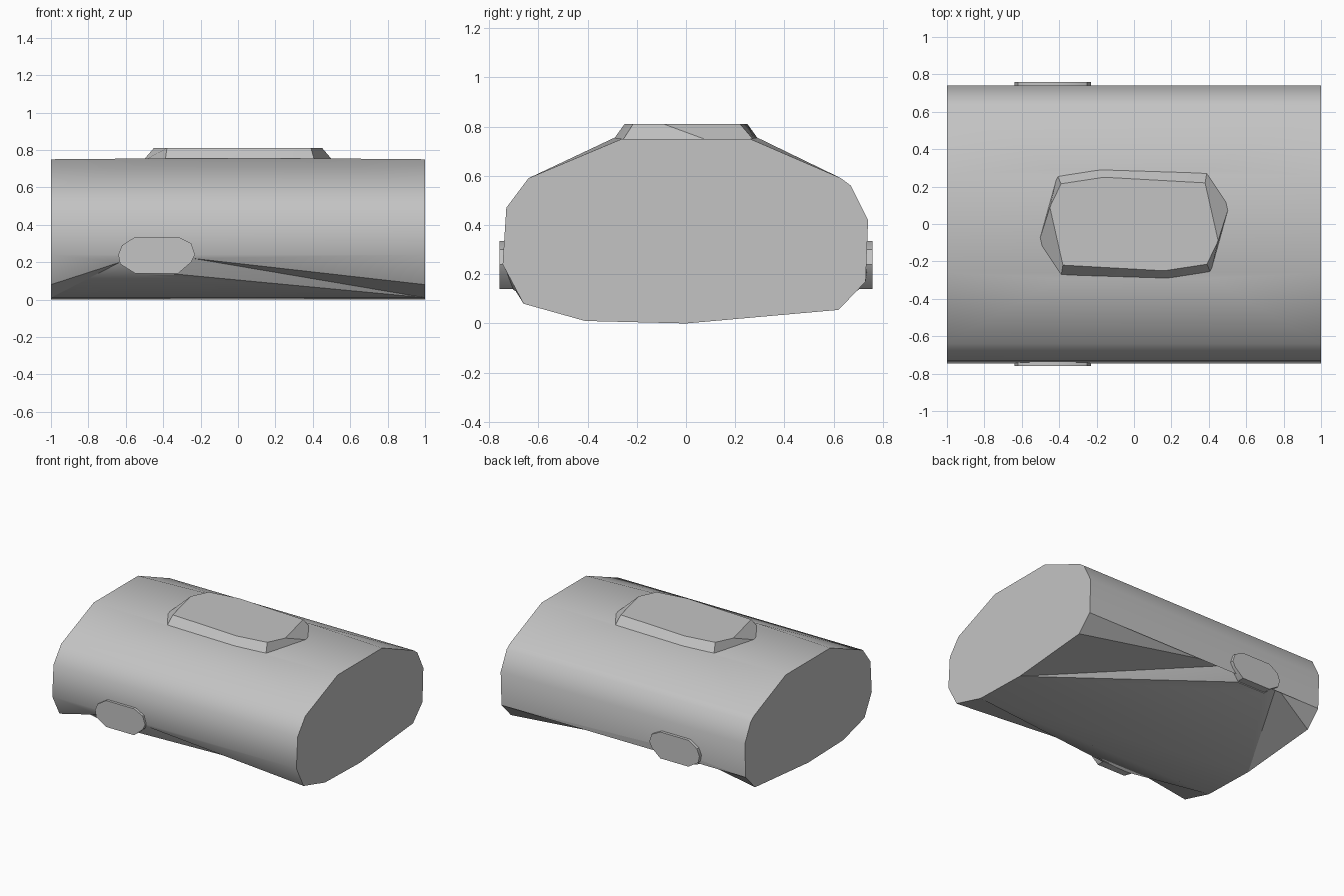
import bpy, bmesh, math

cube = bpy.data.objects.get("Cube")
if cube:
    bpy.data.objects.remove(cube, do_unlink=True)

grey = bpy.data.materials.new("plain grey")
grey.use_nodes = True
colour = (0.55, 0.55, 0.55, 1)
grey.diffuse_color = colour
grey.node_tree.nodes["Principled BSDF"].inputs["Base Color"].default_value = colour


def finish(name, bm, angle):
    bmesh.ops.recalc_face_normals(bm, faces=bm.faces)
    mesh = bpy.data.meshes.new(name)
    bm.to_mesh(mesh)
    bm.free()
    mesh.materials.append(grey)
    obj = bpy.data.objects.new(name, mesh)
    bpy.context.collection.objects.link(obj)
    bpy.ops.object.select_all(action='DESELECT')
    obj.select_set(True)
    bpy.context.view_layer.objects.active = obj
    bpy.ops.object.shade_smooth_by_angle(angle=math.radians(angle))


def loft(name, ring_a, ring_b, angle):
    """Closed solid between two matching rings."""
    bm = bmesh.new()
    a = [bm.verts.new(p) for p in ring_a]
    b = [bm.verts.new(p) for p in ring_b]
    bm.faces.new(a)
    bm.faces.new(b)
    n = len(a)
    for i in range(n):
        j = (i + 1) % n
        bm.faces.new((a[i], a[j], b[j], b[i]))
    finish(name, bm, angle)


# Body: cross-section in (y, z), from bottom centre round the back
section = [(0, 0), (.62, .055), (.73, .17), (.74, .42), (.67, .56), (.63, .59),
           (.26, .75), (-.26, .75), (-.64, .59), (-.73, .47), (-.745, .24),
           (-.66, .08), (-.41, .01)]
bm = bmesh.new()
right = [bm.verts.new((1, y, z)) for y, z in section]
left = [bm.verts.new((-1, y, z)) for y, z in section]
bm.faces.new(right)
bm.faces.new(left)
count = len(section)
for i in range(count):
    j = (i + 1) % count
    if i not in (0, 1, 5, 7, 10, 11):
        bm.faces.new((right[i], right[j], left[j], left[i]))


# Lower corners drawn in towards the side plates
def pocket(side, mid, low, sign):
    a, b, c, d = [bm.verts.new((x, sign * y, z)) for x, y, z in
                  ((-.24, .735, .22), (-.32, .70, .135),
                   (-.55, .70, .135), (-.63, .735, .2))]
    for end, outer, inner in ((right, a, b), (left, d, c)):
        bm.faces.new((end[side], end[mid], outer))
        bm.faces.new((end[mid], end[low], outer))
        bm.faces.new((end[low], inner, outer))
    bm.faces.new((a, b, c, d))
    bm.faces.new((right[side], a, d, left[side]))
    bm.faces.new((right[low], b, c, left[low]))


pocket(2, 1, 0, 1)
pocket(10, 11, 12, -1)


# Upper slopes swelling out to the lid
def swell(edge, top, sign):
    a, b = [bm.verts.new((x, sign * .29, .755)) for x in (.4, -.4)]
    for end, v in ((right, a), (left, b)):
        bm.faces.new((end[edge], end[top], v))
    for k in (edge, top):
        bm.faces.new((right[k], a, b, left[k]))


swell(5, 6, 1)
swell(8, 7, -1)
finish("body", bm, 35)

# Lid: half outlines turned half a circle to close the rings
base_half = [(-.51, -.1), (-.39, -.28), (.18, -.3), (.41, -.26)]
top_half = [(-.45, .09), (-.38, -.22), (.16, -.25), (.39, -.215)]


def turned(half, z):
    return [(s * x, s * y, z) for s in (1, -1) for x, y in half]


loft("lid", turned(base_half, .74), turned(top_half, .81), 10)

# Side plates, front and back
outline = [(-.64, .24), (-.63, .19), (-.55, .14), (-.32, .14), (-.25, .2),
           (-.23, .24), (-.25, .3), (-.32, .335), (-.55, .335), (-.62, .29)]
for name, sign in (("front_plate", -1), ("back_plate", 1)):
    inner = [(x, sign * .67, z) for x, z in outline]
    outer = [(x, sign * .758, z) for x, z in outline]
    loft(name, inner, outer, 35)
